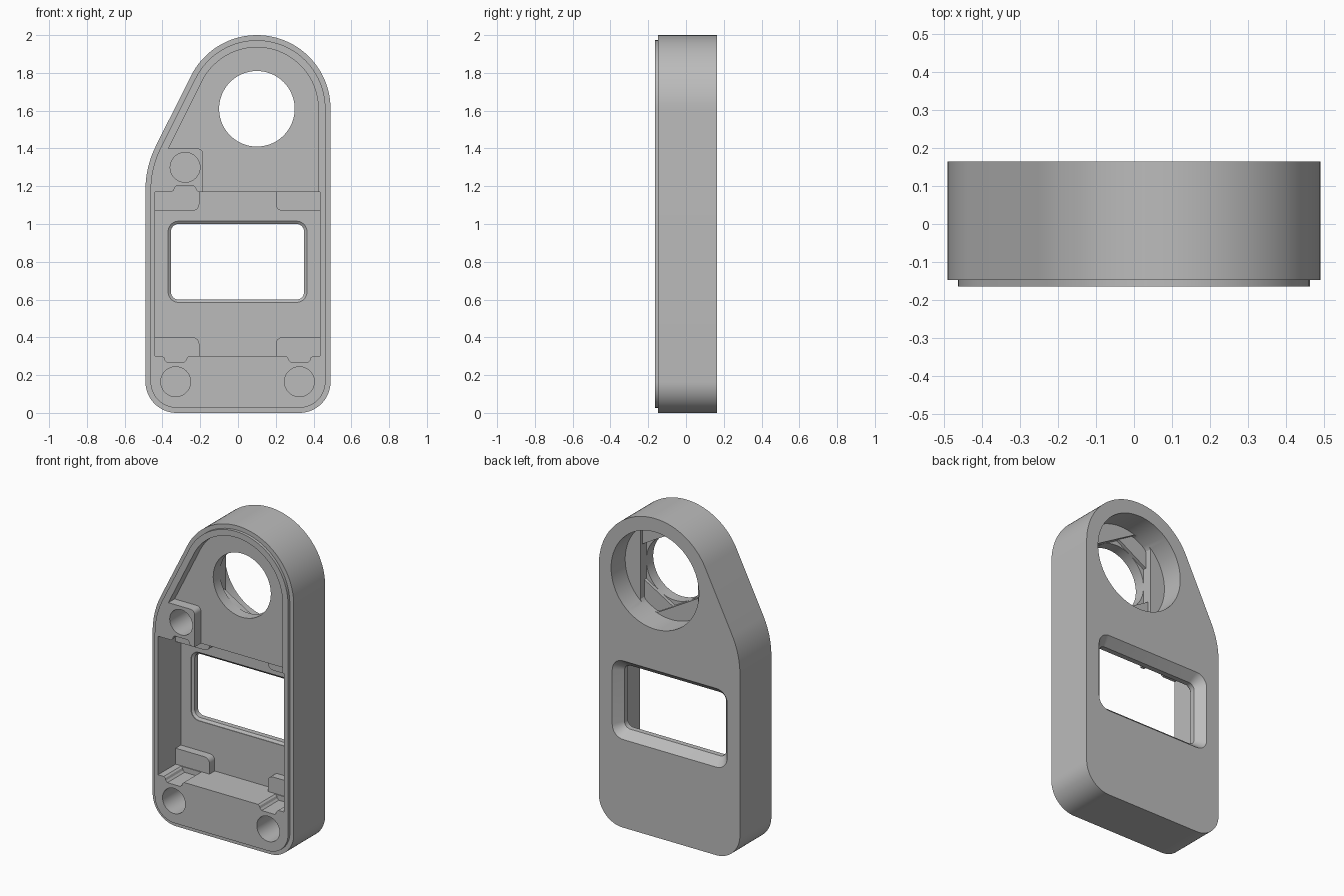
import bpy, bmesh, math

cube = bpy.data.objects.get("Cube")
if cube:
    bpy.data.objects.remove(cube, do_unlink=True)

FRONT, BACK, FLOOR = -0.165, 0.165, 0.062
EYE = (0.10, 1.61)          # centre of the round eye at the top

grey = bpy.data.materials.new("plain grey")
grey.use_nodes = True
grey.diffuse_color = (0.5, 0.5, 0.5, 1)
grey.node_tree.nodes["Principled BSDF"].inputs["Base Color"].default_value = (0.5, 0.5, 0.5, 1)


def arc(cx, cz, r, a0, a1, n=16):
    angles = [math.radians(a0 + (a1 - a0) * i / n) for i in range(n + 1)]
    return [(cx + r * math.cos(a), cz + r * math.sin(a)) for a in angles]


def slope_arcs(d):
    """Top arc followed by the shoulder arc, inset by d."""
    tilt = 153.43
    return (arc(*EYE, 0.39 - d, 0, tilt, 40)
            + arc(0.03, 1.18, 0.52 - d, tilt, 180, 12))


def outline(d):
    return (slope_arcs(d) + arc(-0.325, 0.165, 0.165 - d, 180, 270)
            + arc(0.325, 0.165, 0.165 - d, 270, 360))


def rounded_rect(x0, x1, z0, z1, r):
    return (arc(x1 - r, z1 - r, r, 0, 90, 8) + arc(x0 + r, z1 - r, r, 90, 180, 8)
            + arc(x0 + r, z0 + r, r, 180, 270, 8) + arc(x1 - r, z0 + r, r, 270, 360, 8))


def eye_profile(limit, slots=()):
    """Circle trimmed by parallel flats, one pair for each slot angle."""
    pts = []
    for deg in range(0, 360, 3):
        a, r = math.radians(deg), limit
        for s in slots:
            c = abs(math.cos(a - math.radians(s)))
            if c > 0.01:
                r = min(r, 0.2 / c)
        pts.append((EYE[0] + r * math.cos(a), EYE[1] + r * math.sin(a)))
    return pts


def loft(name, sections):
    """Closed solid through (y, profile) sections of equal point count."""
    bm = bmesh.new()
    rings = [[bm.verts.new((x, y, z)) for x, z in prof] for y, prof in sections]
    n = len(rings[0])
    for a, b in zip(rings, rings[1:]):
        for i in range(n):
            j = (i + 1) % n
            bm.faces.new((a[i], a[j], b[j], b[i]))
    bm.faces.new(rings[0])
    bm.faces.new(rings[-1])
    bmesh.ops.remove_doubles(bm, verts=bm.verts[:], dist=1e-5)
    bmesh.ops.recalc_face_normals(bm, faces=bm.faces[:])
    mesh = bpy.data.meshes.new(name)
    bm.to_mesh(mesh)
    bm.free()
    mesh.materials.append(grey)
    obj = bpy.data.objects.new(name, mesh)
    bpy.context.collection.objects.link(obj)
    return obj


def prism(name, profile, y0, y1):
    return loft(name, [(y0, profile), (y1, profile)])


def combine(target, tool, operation):
    mod = target.modifiers.new("combine", "BOOLEAN")
    mod.operation, mod.solver, mod.object = operation, "EXACT", tool
    bpy.context.view_layer.update()
    graph = bpy.context.evaluated_depsgraph_get()
    mesh = bpy.data.meshes.new_from_object(target.evaluated_get(graph))
    target.modifiers.clear()
    target.data = mesh
    bpy.data.objects.remove(tool, do_unlink=True)


# Main body with the raised front lip
body = prism("housing", outline(0), -0.147, BACK)
combine(body, prism("lip", outline(0.027), FRONT, -0.12), "UNION")

# Shallow upper recess, leaving the screw post standing on the left
edge = [p for p in slope_arcs(0.065) if p[1] > 1.42]
dx = (edge[-1][1] - 1.4) * 0.5
recess = ([(0.425, 1.12)] + edge + [(edge[-1][0] - dx, 1.4)]
          + arc(-0.215, 1.37, 0.03, 90, 0, 6) + [(-0.185, 1.12)])
combine(body, prism("recess", recess, -0.2, -0.103), "DIFFERENCE")

# Deep main cavity
cavity = [(-0.44, 0.3), (0.435, 0.3), (0.435, 1.17), (-0.44, 1.17)]
combine(body, prism("cavity", cavity, -0.2, FLOOR), "DIFFERENCE")

# Notches beside the screw holes
for x, z, s in ((-0.33, 0.3, -1), (0.325, 0.3, -1), (-0.28, 1.17, 1)):
    half = [(0.07, -0.05), (0.07, 0), (0.06, 0.008), (0.055, 0.022), (0.045, 0.032)]
    notch = [(x + u, z + s * v) for u, v in half]
    notch += [(x - u, z + s * v) for u, v in reversed(half)]
    combine(body, prism("notch", notch, -0.2, 0.005), "DIFFERENCE")

# Blind screw holes
for x, z in ((-0.33, 0.165), (0.325, 0.165), (-0.28, 1.3)):
    hole = arc(x, z, 0.079, 0, 352.5, 47)
    combine(body, prism("screw_hole", hole, -0.2, 0.09), "DIFFERENCE")

# Window, flared on both sides
def window(grow, r):
    return rounded_rect(-0.355 - grow, 0.35 + grow, 0.6 - grow, 1.0 + grow, r)

combine(body, loft("window", [
    (FLOOR - 0.02, window(0.015, 0.055)), (FLOOR + 0.004, window(0.015, 0.055)),
    (FLOOR + 0.015, window(0, 0.04)), (0.11, window(0, 0.04)),
    (BACK, window(0.047, 0.075)), (0.2, window(0.047, 0.075))]), "DIFFERENCE")

# Stepped eye: wide bore at the back narrowing through flats to the front hole
bore = eye_profile(0.305)
one = eye_profile(0.305, (0,))
two = eye_profile(0.305, (0, 60))
hexagon = eye_profile(0.305, (0, 60, 120))
small = eye_profile(0.2)
combine(body, loft("eye", [
    (0.2, bore), (0.025, bore), (0.025, one), (0.005, one), (0.005, two),
    (-0.015, two), (-0.015, hexagon), (-0.035, hexagon), (-0.035, small),
    (-0.2, small)]), "DIFFERENCE")

# Four corner pads on the cavity floor
def pad(sx, sz):
    x0, x1 = (-0.45, -0.205) if sx < 0 else (0.2, 0.445)
    z0, z1 = (0.29, 0.4) if sz < 0 else (1.07, 1.18)
    inner_x, outer_x = (x1, x0) if sx < 0 else (x0, x1)
    inner_z, outer_z = (z1, z0) if sz < 0 else (z0, z1)
    r = 0.035
    curve = [(inner_x + sx * r * (1 - u), inner_z + sz * r * (1 - v))
             for u, v in arc(0, 0, 1, 0, 90, 8)]
    return [(inner_x, outer_z)] + curve + [(outer_x, inner_z), (outer_x, outer_z)]

for sx in (-1, 1):
    for sz in (-1, 1):
        combine(body, prism("pad", pad(sx, sz), 0.01, FLOOR + 0.01), "UNION")

# Smooth curved walls, keep sharp edges
bpy.ops.object.select_all(action="DESELECT")
body.select_set(True)
bpy.context.view_layer.objects.active = body
bpy.ops.object.shade_smooth_by_angle(angle=math.radians(25))
